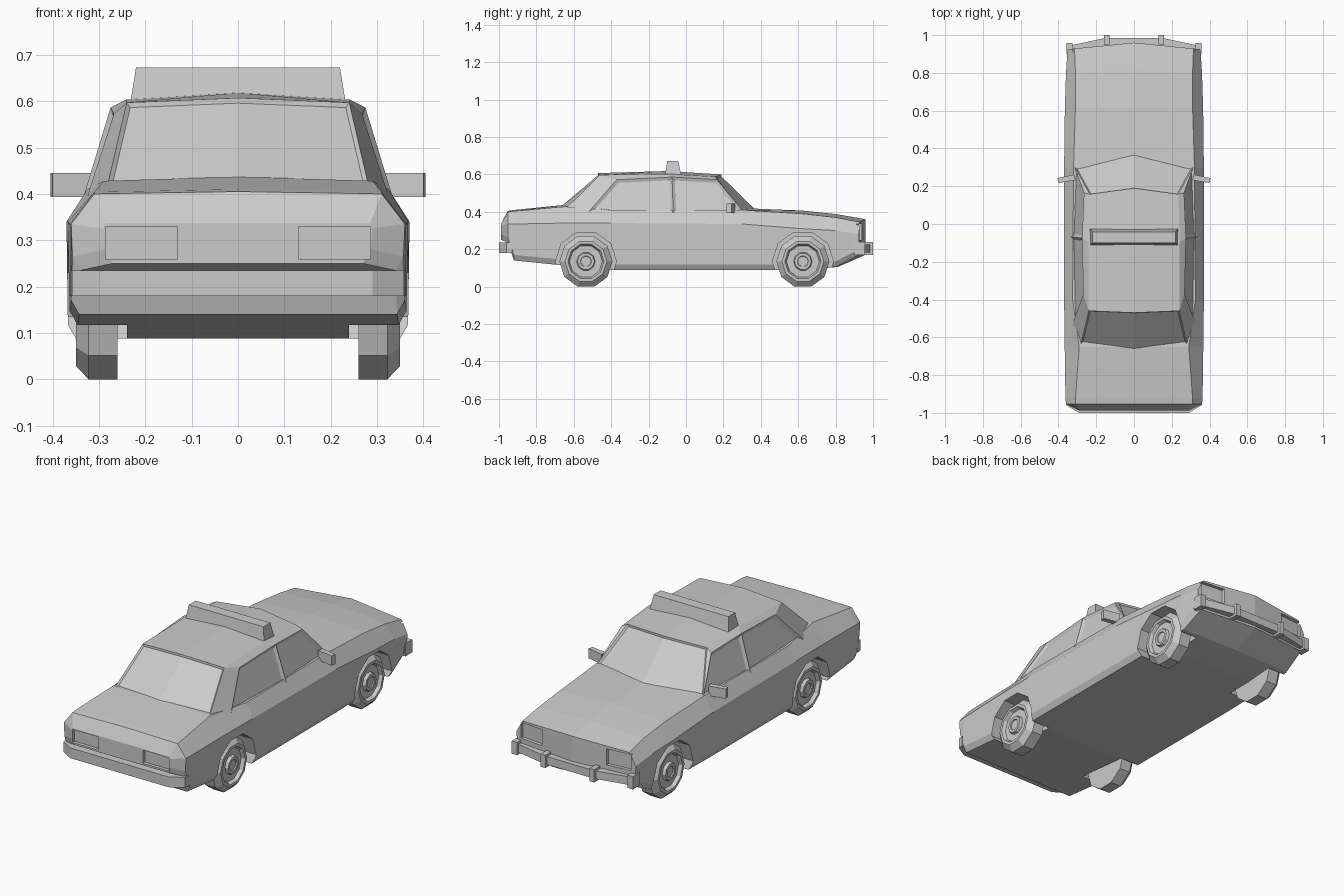
import bpy, bmesh, math
from mathutils import Vector

if "Cube" in bpy.data.objects:
    bpy.data.objects.remove(bpy.data.objects["Cube"])


def finish(name, bm):
    bmesh.ops.remove_doubles(bm, verts=bm.verts, dist=0.0005)
    bmesh.ops.recalc_face_normals(bm, faces=bm.faces)
    me = bpy.data.meshes.new(name)
    bm.to_mesh(me)
    bm.free()
    ob = bpy.data.objects.new(name, me)
    bpy.context.collection.objects.link(ob)
    return ob


def loft(name, rings, split_caps=False):
    """Skin closed rings of points; caps may be split down the centre line."""
    bm = bmesh.new()
    rows = [[bm.verts.new(p) for p in r] for r in rings]
    n = len(rows[0])
    for a, b in zip(rows, rows[1:]):
        for i in range(n):
            j = (i + 1) % n
            bm.faces.new((a[i], a[j], b[j], b[i]))
    for r in (rows[0], rows[-1]):
        if split_caps:
            h = n // 2
            bm.faces.new(r[:h + 1])
            bm.faces.new(r[h:] + r[:1])
        else:
            bm.faces.new(r)
    return finish(name, bm)


def prism(name, xy, z0, z1, side=1):
    return loft(name, [[(x * side, y, z) for x, y in xy] for z in (z0, z1)])


def rect(x0, x1, y0, y1):
    return [(x0, y0), (x1, y0), (x1, y1), (x0, y1)]


def revolve(name, profile, side, y, z, n=10):
    """Turn (x, radius) pairs about an axle."""
    rings = []
    for x, r in profile:
        rings.append([(side * x, y + r * math.cos(i * math.tau / n),
                       z + r * math.sin(i * math.tau / n)) for i in range(n)])
    return loft(name, rings)


# Lower body: y, bottom z, half width, belt z, shoulder x, shoulder z, centre z, bow
STATIONS = [
    (-0.988, 0.25, 0.29, 0.325, 0.285, 0.337, 0.337, 0),
    (-0.953, 0.235, 0.36, 0.335, 0.31, 0.40, 0.405, 0),
    (-0.92, 0.14, 0.363, 0.335, 0.31, 0.404, 0.41, 0),
    (-0.65, 0.113, 0.367, 0.34, 0.29, 0.428, 0.437, 0),
    (-0.40, 0.088, 0.37, 0.34, 0.325, 0.41, 0.42, 0),
    (0.30, 0.088, 0.37, 0.335, 0.32, 0.41, 0.42, 0),
    (0.62, 0.09, 0.366, 0.31, 0.31, 0.39, 0.407, 0),
    (0.80, 0.105, 0.36, 0.30, 0.31, 0.37, 0.387, 0.01),
    (0.925, 0.17, 0.352, 0.28, 0.315, 0.345, 0.36, 0.035),
]
rings = []
for y, zb, w, zbelt, xs, zs, zc, bow in STATIONS:
    half = [(0, zb), (w - 0.02, zb), (w - 0.003, zb + 0.03), (w, zbelt), (xs, zs), (0, zc)]
    full = half + [(-x, z) for x, z in half[-2:0:-1]]
    rings.append([(x, y + bow * (1 - abs(x) / w), z) for x, z in full])
body = loft("body", rings, True)

# Wheels, wheel-arch cutters and lamp recess cutters
TYRE = [(0.26, 0.05), (0.26, 0.142), (0.322, 0.142), (0.35, 0.112), (0.35, 0.097),
        (0.332, 0.088), (0.332, 0.05), (0.348, 0.045), (0.348, 0.03), (0.342, 0.028)]
cutters = []
for side, tag in ((1, "right"), (-1, "left")):
    for y, end in ((-0.535, "rear"), (0.625, "front")):
        revolve(f"{end}_{tag}_wheel", TYRE, side, y, 0.135)
        cutters.append(revolve(f"{end}_{tag}_arch_cutter",
                               [(0.24, 0.163), (0.45, 0.163)], side, y, 0.135))
    cutters.append(prism(f"{tag}_tail_lamp_cutter",
                         [(0.13, -1.1), (0.286, -1.1), (0.286, -0.97), (0.13, -0.97)],
                         0.26, 0.33, side))
    cutters.append(prism(f"{tag}_headlamp_cutter",
                         [(0.19, 0.923), (0.325, 0.91), (0.325, 1.1), (0.19, 1.1)],
                         0.25, 0.335, side))
for c in cutters:
    c.hide_render = True
    c.hide_viewport = True
    m = body.modifiers.new(c.name, 'BOOLEAN')
    m.operation = 'DIFFERENCE'
    m.solver = 'EXACT'
    m.object = c

# Cabin: one half from named corners, mirrored, with window panes inset
P = {
    "b0": (0.28, -0.635, 0.425), "bs": (0.325, -0.525, 0.395), "bm": (0.333, -0.068, 0.395),
    "b1": (0.318, 0.31, 0.398), "rb": (0, -0.68, 0.428), "fb": (0, 0.385, 0.408),
    "e0": (0.268, -0.37, 0.572), "em": (0.275, -0.075, 0.586), "e1": (0.265, 0.165, 0.572),
    "r0": (0.24, -0.46, 0.597), "rm": (0.242, -0.1, 0.603), "r1": (0.235, 0.158, 0.588),
    "c0": (0, -0.47, 0.607), "cm": (0, -0.1, 0.618), "c1": (0, 0.19, 0.6),
}
FACES = ["b0 bs e0 r0", "bs bm em e0", "bm b1 e1 em", "b1 r1 e1",
         "e0 em rm r0", "em e1 r1 rm", "r0 rm cm c0", "rm r1 c1 cm",
         "rb b0 r0 c0", "b1 fb c1 r1", "rb fb b1 bm bs b0"]
bm = bmesh.new()
panes = {"side": [], "back": [], "wind": []}
verts = {}
for s in (1, -1):
    for k, p in P.items():
        if p[0] == 0 and s == -1:
            verts[k, s] = verts[k, 1]
        else:
            verts[k, s] = bm.verts.new((p[0] * s, p[1], p[2]))
    for i, f in enumerate(FACES):
        face = bm.faces.new([verts[k, s] for k in f.split()])
        if i in (1, 2):
            panes["side"].append(face)
        elif i == 8:
            panes["back"].append(face)
        elif i == 9:
            panes["wind"].append(face)
bmesh.ops.recalc_face_normals(bm, faces=bm.faces)
bmesh.ops.inset_individual(bm, faces=panes["side"], thickness=0.015, depth=-0.01,
                           use_even_offset=True)
for key in ("back", "wind"):
    bmesh.ops.inset_region(bm, faces=panes[key], thickness=0.008, depth=-0.008,
                           use_even_offset=True, use_boundary=True)
finish("cabin", bm)

# Roof light bar, slightly tapered
loft("roof_light", [
    [(x, y, 0.598) for x, y in rect(-0.232, 0.232, -0.112, -0.026)],
    [(x, y, 0.673) for x, y in rect(-0.22, 0.22, -0.1, -0.042)]])

# Bumpers
prism("rear_bumper", [(-0.362, -0.93), (-0.358, -0.96), (-0.29, -1.0), (0.29, -1.0),
                      (0.358, -0.96), (0.362, -0.93)], 0.18, 0.235)
prism("front_bumper", [(-0.355, 0.895), (-0.352, 0.942), (-0.15, 0.985), (0.15, 0.985),
                       (0.352, 0.942), (0.355, 0.895)], 0.182, 0.225)

# Front bumper guards and door mirrors
for side, tag in ((1, "right"), (-1, "left")):
    prism(f"{tag}_inner_guard", rect(0.13, 0.158, 0.95, 1.0), 0.17, 0.238, side)
    prism(f"{tag}_outer_guard", rect(0.325, 0.358, 0.90, 0.958), 0.17, 0.238, side)
    prism(f"{tag}_door_mirror", [(0.31, 0.232), (0.4, 0.217), (0.405, 0.243), (0.315, 0.262)],
          0.393, 0.445, side)
